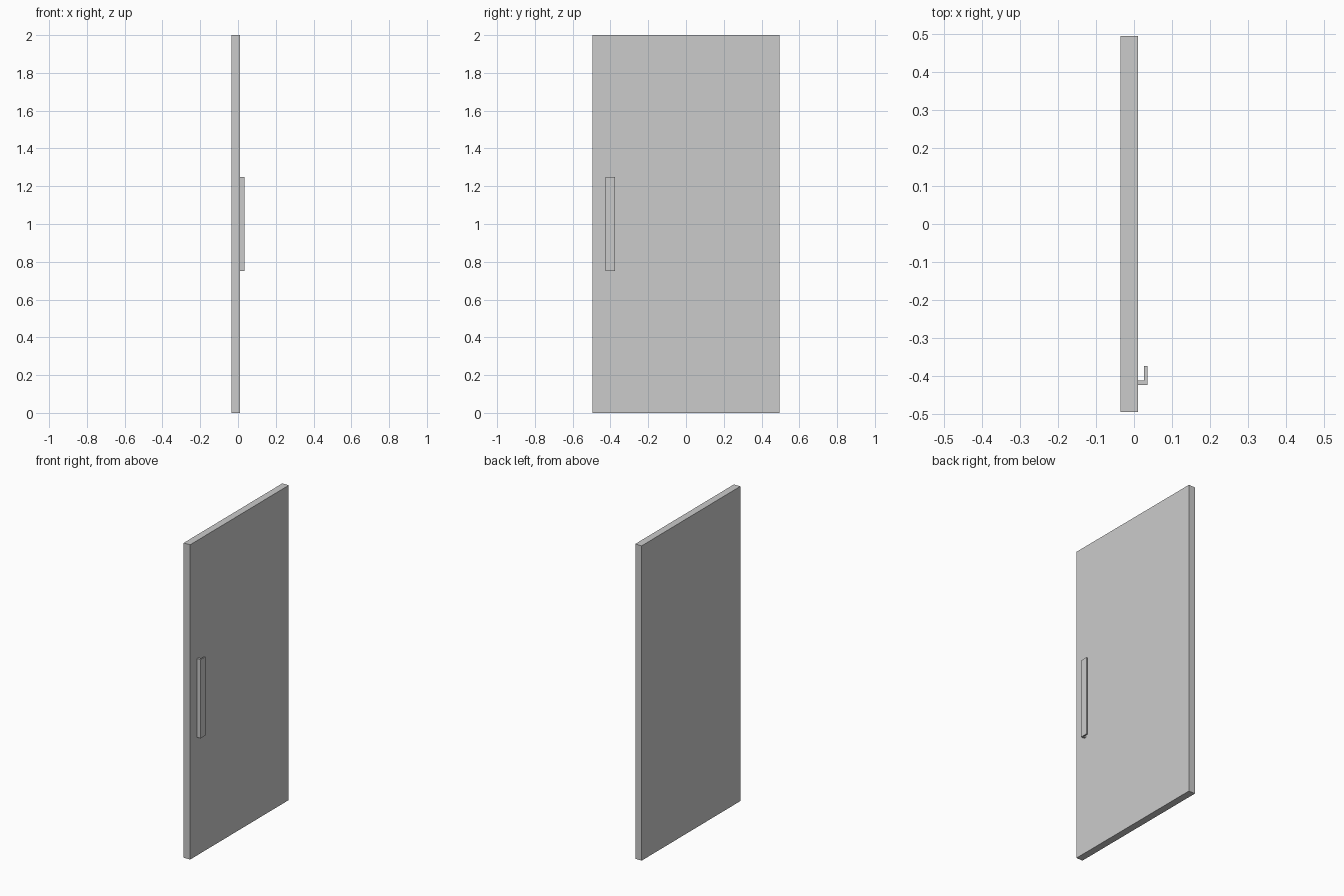
import bpy
import bmesh

if "Cube" in bpy.data.objects:
    bpy.data.objects.remove(bpy.data.objects["Cube"], do_unlink=True)

grey = bpy.data.materials.new("plain grey")
grey.use_nodes = True
colour = (0.6, 0.6, 0.6, 1)
grey.diffuse_color = colour
grey.node_tree.nodes["Principled BSDF"].inputs["Base Color"].default_value = colour


def extrude_profile(name, outline, bottom, top):
    """Upright prism from a plan outline of (x, y) points."""
    bm = bmesh.new()
    face = bm.faces.new([bm.verts.new((x, y, bottom)) for x, y in outline])
    result = bmesh.ops.extrude_face_region(bm, geom=[face])
    raised = [v for v in result["geom"] if isinstance(v, bmesh.types.BMVert)]
    bmesh.ops.translate(bm, verts=raised, vec=(0, 0, top - bottom))
    bmesh.ops.recalc_face_normals(bm, faces=bm.faces)
    mesh = bpy.data.meshes.new(name)
    bm.to_mesh(mesh)
    bm.free()
    mesh.materials.append(grey)
    obj = bpy.data.objects.new(name, mesh)
    bpy.context.collection.objects.link(obj)
    return obj


# Door slab
back, front, half_width = -0.035, 0.01, 0.495
extrude_profile("door_panel", [(back, -half_width), (front, -half_width),
                               (front, half_width), (back, half_width)], 0, 2)

# L-shaped pull handle: a flange out of the door with a lip turned inward
outer, lip = 0.035, 0.027
near, flange, far = -0.425, -0.412, -0.375
extrude_profile("pull_handle", [(front, near), (outer, near), (outer, far),
                                (lip, far), (lip, flange), (front, flange)], 0.75, 1.25)
